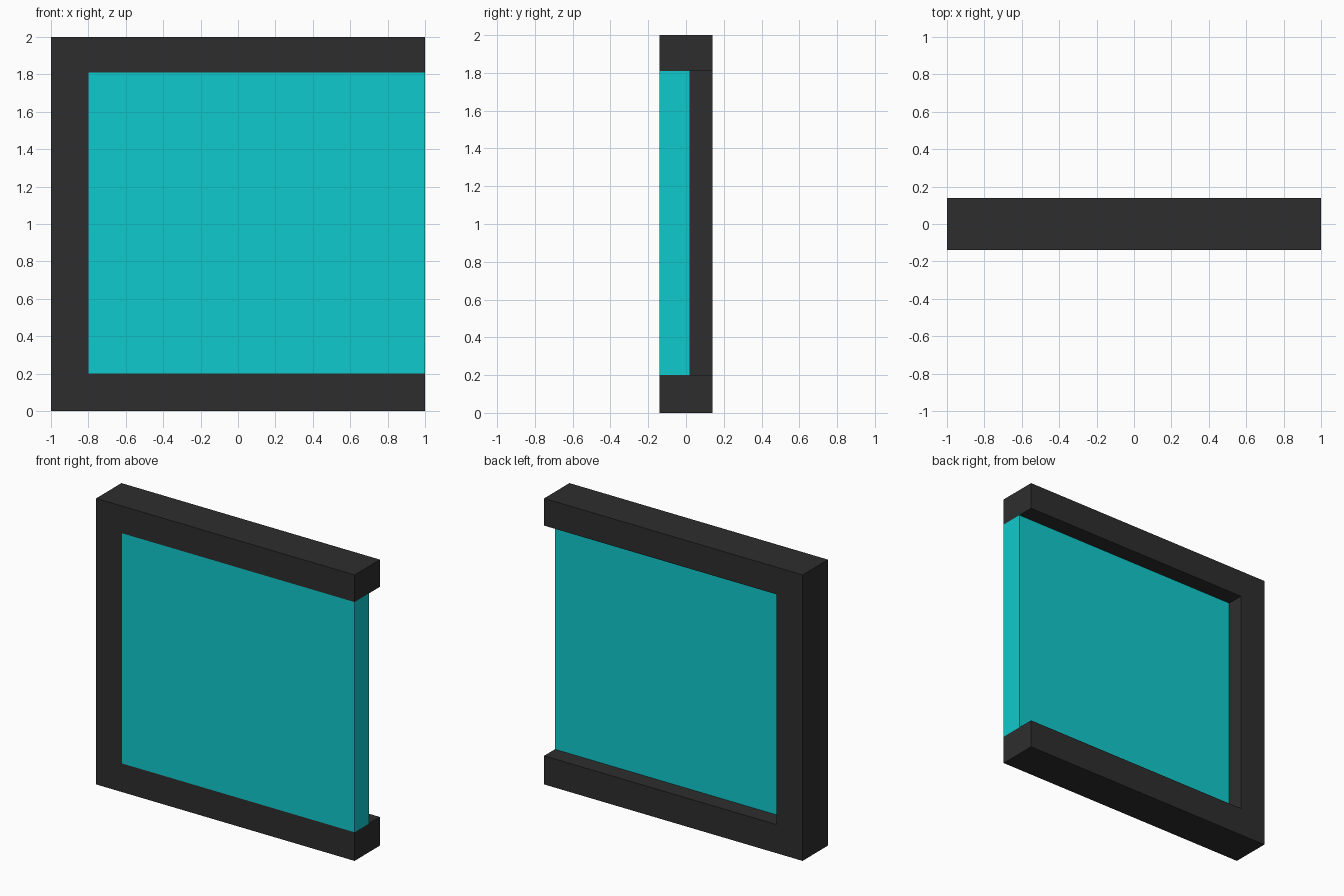
import bpy

cube = bpy.data.objects.get("Cube")
if cube:
    bpy.data.objects.remove(cube, do_unlink=True)


def make_material(name, rgb):
    mat = bpy.data.materials.new(name)
    mat.use_nodes = True
    color = (*rgb, 1.0)
    mat.diffuse_color = color
    mat.node_tree.nodes["Principled BSDF"].inputs["Base Color"].default_value = color
    return mat


def box(name, low, high, mat):
    """Box spanning two opposite corners."""
    center = [(a + b) / 2 for a, b in zip(low, high)]
    bpy.ops.mesh.primitive_cube_add(size=1, location=center)
    obj = bpy.context.object
    obj.name = name
    obj.scale = [b - a for a, b in zip(low, high)]
    bpy.ops.object.transform_apply(location=False, rotation=False, scale=True)
    obj.data.materials.append(mat)
    return obj


charcoal = make_material("charcoal", (0.027, 0.027, 0.027))
cyan = make_material("cyan", (0.005, 0.59, 0.61))

HALF = 0.14              # half of the frame depth
LOW, HIGH = 0.2, 1.81    # opening heights
POST = -0.8              # inner edge of the side post
PANEL_BACK = 0.02

# Three-sided frame, open on the left
box("bottom_rail", (-1, -HALF, 0), (1, HALF, LOW), charcoal)
box("top_rail", (-1, -HALF, HIGH), (1, HALF, 2), charcoal)
box("side_post", (-1, -HALF, LOW), (POST, HALF, HIGH), charcoal)

# Pane flush with the front, recessed at the back
box("pane", (POST, -HALF, LOW), (1, PANEL_BACK, HIGH), cyan)
